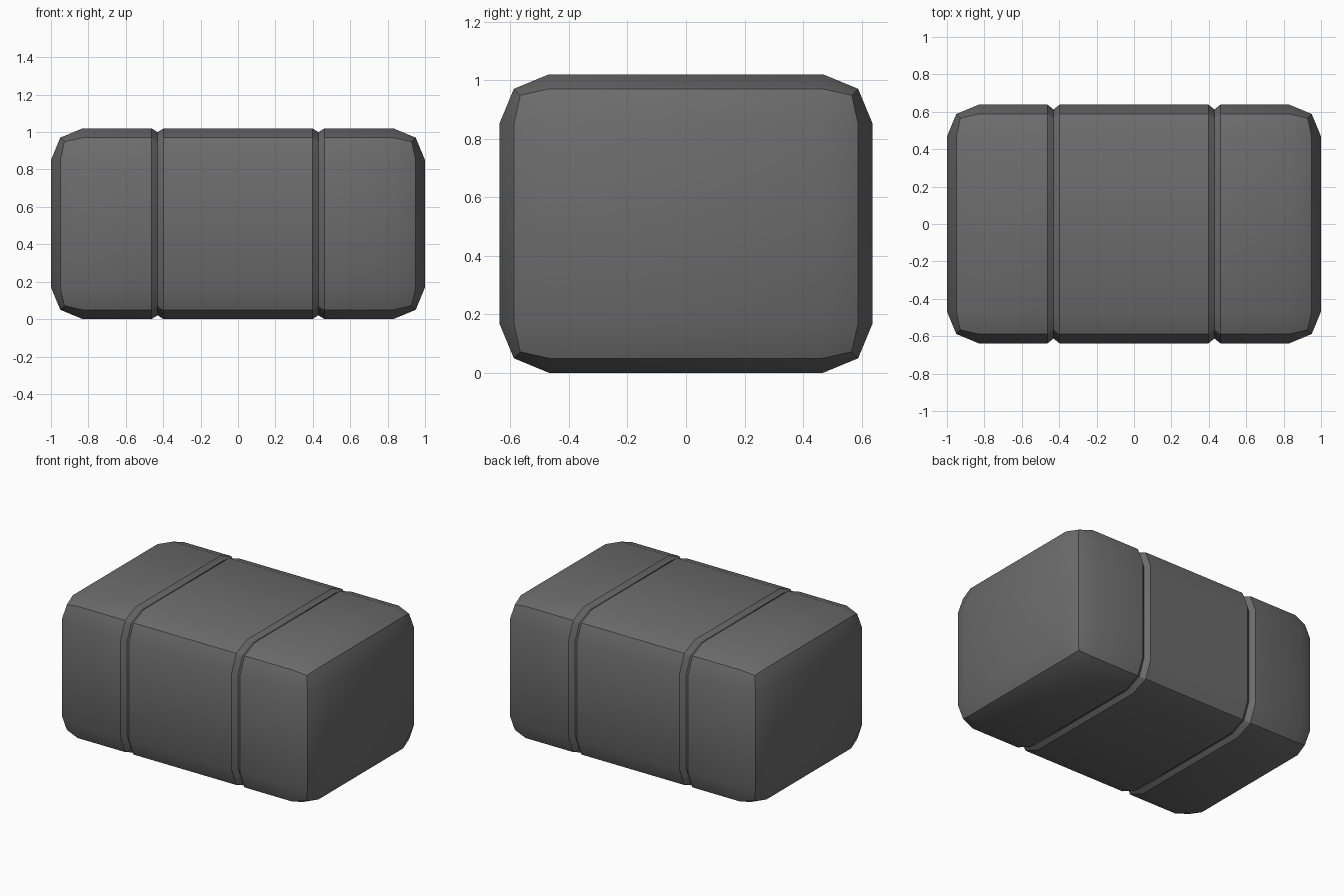
import bpy, bmesh
from mathutils import Vector

if "Cube" in bpy.data.objects:
    bpy.data.objects.remove(bpy.data.objects["Cube"])

SIZE = Vector((2.0, 1.276, 1.02))
MID_Z = SIZE.z / 2
GROOVE_X, GROOVE_HALF, GROOVE_SCALE = 0.43, 0.032, 0.96

# Rounded box: every edge bevelled with two segments
bm = bmesh.new()
bmesh.ops.create_cube(bm, size=1.0)
for v in bm.verts:
    v.co = Vector(a * b for a, b in zip(v.co, SIZE))
    v.co.z += MID_Z
bmesh.ops.bevel(bm, geom=bm.edges[:], offset=0.17, offset_type='OFFSET',
                segments=2, profile=0.5, affect='EDGES')

# Two V grooves running round the body: three loops each, middle one sunk
for side in (-1, 1):
    for step in (-1, 0, 1):
        x = side * GROOVE_X + step * GROOVE_HALF
        geom = bm.verts[:] + bm.edges[:] + bm.faces[:]
        bmesh.ops.bisect_plane(bm, geom=geom, plane_co=(x, 0, 0), plane_no=(1, 0, 0))
for v in bm.verts:
    if abs(abs(v.co.x) - GROOVE_X) < 0.001:
        v.co.y *= GROOVE_SCALE
        v.co.z = MID_Z + (v.co.z - MID_Z) * GROOVE_SCALE
bmesh.ops.recalc_face_normals(bm, faces=bm.faces[:])

mesh = bpy.data.meshes.new("crate_body")
bm.to_mesh(mesh)
bm.free()
body = bpy.data.objects.new("crate_body", mesh)
bpy.context.collection.objects.link(body)

# Dark grey finish
mat = bpy.data.materials.new("dark_grey")
mat.diffuse_color = (0.15, 0.15, 0.15, 1)
mat.use_nodes = True
mat.node_tree.nodes["Principled BSDF"].inputs["Base Color"].default_value = mat.diffuse_color
mesh.materials.append(mat)

# Soft shading with crisp bevel ridges and groove edges
bpy.context.view_layer.objects.active = body
body.select_set(True)
bpy.ops.object.shade_smooth_by_angle(angle=0.5236)
